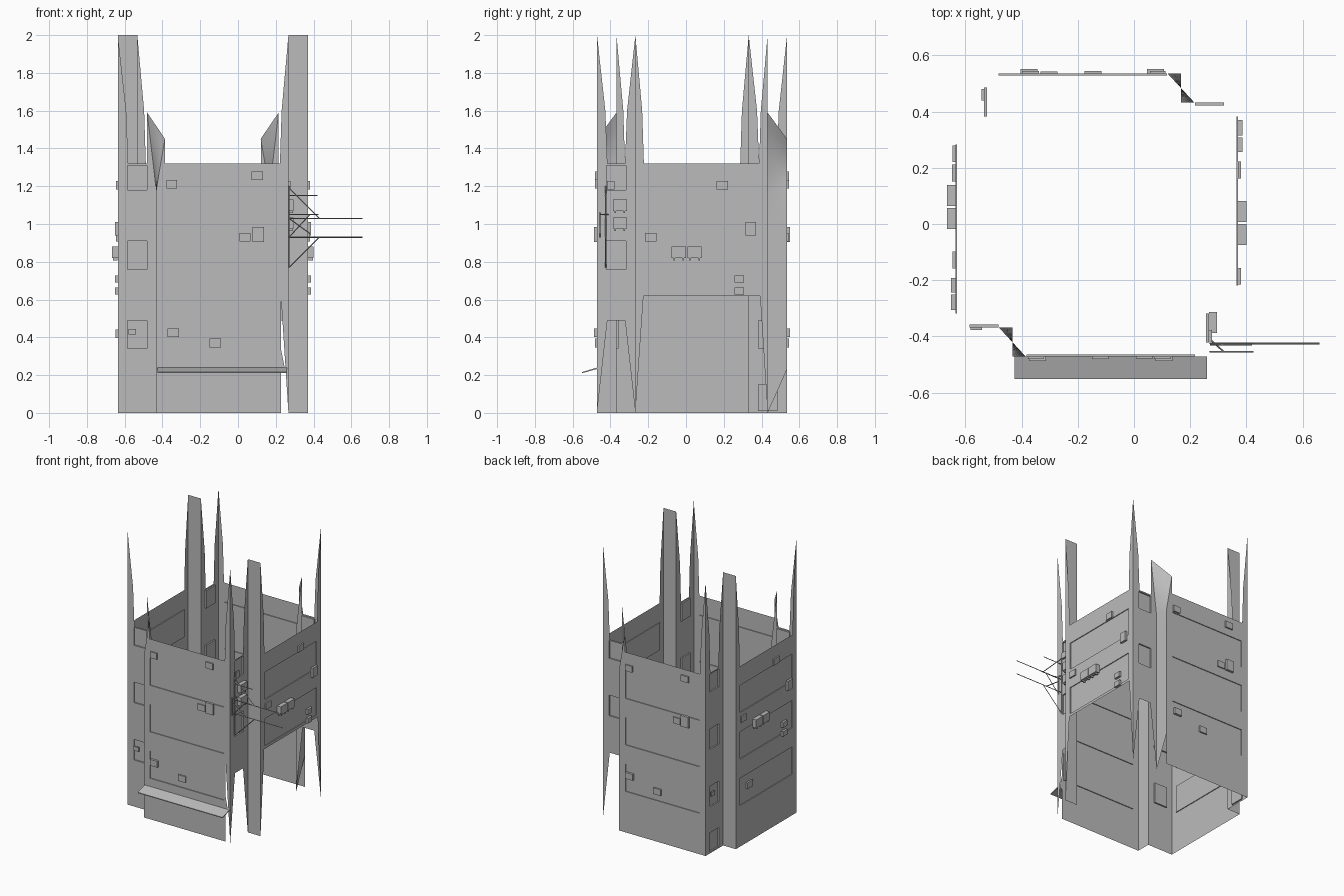
import bpy, bmesh, math
from mathutils import Vector, Matrix

cube = bpy.data.objects.get("Cube")
if cube:
    bpy.data.objects.remove(cube, do_unlink=True)

grey = bpy.data.materials.new("concrete grey")
grey.use_nodes = True
grey.diffuse_color = (0.5, 0.5, 0.5, 1)
grey.node_tree.nodes["Principled BSDF"].inputs["Base Color"].default_value = (0.5, 0.5, 0.5, 1)

CENTRE = Vector((-0.133, 0.032, 0))
SIDES = ["front", "right", "back", "left"]
FACE, NOTCH = -0.503, -0.4        # depth of main wall and of recessed corner wall
LEFT, RIGHT = -0.3, 0.4           # ends of main wall
TOP, TIP = 1.32, 2.0


def finish(name, bm, side=0):
    """Turn a side-local mesh to its side of the tower and make the object."""
    bm.transform(Matrix.Translation(CENTRE) @ Matrix.Rotation(side * math.pi / 2, 4, "Z"))
    mesh = bpy.data.meshes.new(name)
    bm.to_mesh(mesh)
    bm.free()
    mesh.materials.append(grey)
    obj = bpy.data.objects.new(name, mesh)
    bpy.context.collection.objects.link(obj)
    return obj


def loop(bm, pts, d):
    verts = [bm.verts.new((u, d, z)) for u, z in pts]
    return verts, [bm.edges.new((v, verts[i - 1])) for i, v in enumerate(verts)]


def rect(u0, u1, z0, z1):
    return [(u0, z0), (u1, z0), (u1, z1), (u0, z1)]


def wall(name, side, d, outline, panels, depth):
    """Sheet wall with a jagged outline and recessed panels."""
    bm = bmesh.new()
    edges = loop(bm, outline, d)[1]
    holes = []
    for p in panels:
        verts, hole_edges = loop(bm, p, d)
        edges += hole_edges
        holes.append((p, verts))
    bmesh.ops.triangle_fill(bm, edges=edges, normal=(0, -1, 0), use_dissolve=False)
    for p, verts in holes:
        back = [bm.verts.new((u, d + depth, z)) for u, z in p]
        bm.faces.new(back)
        for i in range(len(p)):
            bm.faces.new((verts[i - 1], verts[i], back[i], back[i - 1]))
    bmesh.ops.recalc_face_normals(bm, faces=bm.faces)
    finish(name, bm, side)


def add_box(bm, u, d, z, su, sd, sz):
    bmesh.ops.create_cube(bm, size=1, matrix=Matrix.Translation((u, d, z)) @ Matrix.Diagonal((su, sd, sz, 1)))


def spike(u, inward, base):
    """Tall shard, from its tip down to the wall top."""
    return [(u, TIP), (u + inward * base * 0.8, 1.6), (u + inward * base, TOP)]


for side, label in enumerate(SIDES):
    twisted = side in (0, 2)
    # main wall
    if side == 0:
        low = [(LEFT, 0), (0.36, 0), (0.36, 0.22), (0.38, 0.24), (0.36, 0.34), (0.36, 0.62), (RIGHT, 0)]
    elif side == 1:
        low = [(LEFT, 0), (-0.257, 0.62), (0.36, 0.62), (RIGHT, 0)]
    else:
        low = [(LEFT, 0), (RIGHT, 0)]
    high = spike(RIGHT, -1, 0.045)
    if twisted:
        high += [(LEFT + 0.046, TOP), (LEFT + 0.046, 1.45), (LEFT, 1.18)]
    else:
        high += spike(LEFT, 1, 0.045)[::-1]
    rows = [z for z in (0.3, 0.64, 0.98) if not (side == 1 and z < 0.6)]
    panels = [rect(-0.25, 0.35, z, z + 0.2) for z in rows]
    wall(label + "_wall", side, FACE, low + high, panels, 0.006)

    # recessed corner wall
    a, b = FACE, LEFT
    open_base = side in (1, 2)
    low = [(a, 0), (b, 0)]
    if open_base:
        low = [(a, 0), (a + 0.055, 0.49), (b - 0.055, 0.49), (b, 0)]
    if twisted:
        high = [(b, 1.18), (b - 0.048, 1.59), (b - 0.048, TOP)]
    else:
        high = spike(b, -1, 0.055)
    high += spike(a, 1, 0.055)[::-1]
    rows = [(1.18, 1.31), (0.76, 0.91)]
    if not open_base:
        rows.append((0.34, 0.49))
    if side == 3:
        rows.append((0.01, 0.15))
    wall(label + "_corner_wall", side, NOTCH, low + high,
         [rect(a + 0.05, b - 0.05, z0, z1) for z0, z1 in rows], 0.01)

    # narrow corner strip, either straight to the tip or bent at the top
    bm = bmesh.new()
    outer_low = 0.23 if side == 2 else 0
    if twisted:
        inner = [Vector((LEFT, NOTCH, 0)), Vector((LEFT, NOTCH, 1.18)), Vector((LEFT - 0.048, NOTCH, 1.59))]
        outer = [Vector((LEFT, FACE, outer_low)), Vector((LEFT, FACE, 1.18)), Vector((LEFT + 0.047, FACE, 1.45))]
    else:
        inner = [Vector((LEFT, NOTCH, 0)), Vector((LEFT, NOTCH, TIP))]
        outer = [Vector((LEFT, FACE, 0)), Vector((LEFT, FACE, TIP))]
    steps = 6
    for k in range(len(inner) - 1):
        grid = []
        for r in range(steps + 1):
            p, q = inner[k].lerp(inner[k + 1], r / steps), outer[k].lerp(outer[k + 1], r / steps)
            grid.append([bm.verts.new(p.lerp(q, c / steps)) for c in range(steps + 1)])
        for r in range(steps):
            for c in range(steps):
                bm.faces.new((grid[r][c], grid[r][c + 1], grid[r + 1][c + 1], grid[r + 1][c]))
    bmesh.ops.remove_doubles(bm, verts=bm.verts, dist=0.0001)
    bmesh.ops.recalc_face_normals(bm, faces=bm.faces)
    strip = finish(label + "_corner_strip", bm, side)
    if twisted:
        strip.data.polygons.foreach_set("use_smooth", [True] * len(strip.data.polygons))

    # wall boxes: (u, z, width, height, depth)
    if twisted:
        boxes = [(-0.217, 1.21, 0.055, 0.045, 0.01), (0.235, 1.255, 0.06, 0.045, 0.01),
                 (0.17, 0.93, 0.06, 0.045, 0.008), (0.24, 0.945, 0.06, 0.08, 0.016),
                 (-0.21, 0.425, 0.06, 0.045, 0.016), (0.013, 0.37, 0.06, 0.045, 0.01)]
    else:
        boxes = [(0.16, 1.205, 0.06, 0.045, 0.01), (0.31, 0.975, 0.055, 0.07, 0.016),
                 (-0.218, 0.93, 0.06, 0.045, 0.01), (-0.07, 0.85, 0.075, 0.06, 0.03),
                 (0.013, 0.85, 0.075, 0.06, 0.03), (0.25, 0.71, 0.05, 0.037, 0.016),
                 (0.25, 0.645, 0.05, 0.037, 0.016)]
        if side == 3:
            boxes.append((-0.15, 0.42, 0.06, 0.045, 0.012))
    bm = bmesh.new()
    for u, z, w, h, dep in boxes:
        add_box(bm, u, FACE - dep / 2, z, w, dep, h)
        if dep > 0.02:      # feet
            for s in (-0.024, 0.024):
                add_box(bm, u + s, FACE - dep / 2, z - h / 2 - 0.006, 0.008, dep * 0.8, 0.012)
    finish(label + "_wall_boxes", bm, side)

# corner wall units on the right side
bm = bmesh.new()
for z in (1.1, 1.005):
    add_box(bm, -0.382, NOTCH - 0.014, z, 0.075, 0.028, 0.06)
    for s in (-0.024, 0.024):
        add_box(bm, -0.382 + s, NOTCH - 0.014, z - 0.036, 0.008, 0.022, 0.012)
add_box(bm, -0.43, NOTCH - 0.005, 1.205, 0.04, 0.01, 0.045)
finish("corner_units", bm, 1)

# small box on the front corner
for side in (0, 3):
    bm = bmesh.new()
    add_box(bm, -0.428, NOTCH - 0.005, 0.43, 0.04, 0.01, 0.03)
    finish(SIDES[side] + "_corner_box", bm, side)

# sloping canopy over the front base
bm = bmesh.new()
section = [(FACE, 0.24), (FACE - 0.08, 0.216), (FACE - 0.08, 0.21), (FACE, 0.232)]
ends = [[bm.verts.new((u, d, z)) for d, z in section] for u in (-0.293, 0.393)]
for e in ends:
    bm.faces.new(e)
for i in range(len(section)):
    bm.faces.new((ends[0][i - 1], ends[0][i], ends[1][i], ends[1][i - 1]))
bmesh.ops.recalc_face_normals(bm, faces=bm.faces)
finish("canopy", bm)


# thin rods of the sign bracket
def rod(name, p, q):
    p, q = Vector(p), Vector(q)
    bm = bmesh.new()
    turn = (q - p).to_track_quat("Z", "Y").to_matrix().to_4x4()
    bmesh.ops.create_cone(bm, cap_ends=True, segments=4, radius1=0.003, radius2=0.003, depth=(q - p).length,
                          matrix=Matrix.Translation((p + q) / 2 - CENTRE) @ turn)
    finish(name, bm)


WALL_X, ROD_Y = 0.27, -0.425
for name, z, brace in (("upper", 1.03, 1.19), ("lower", 0.93, 0.77)):
    rod(name + "_rod", (WALL_X, ROD_Y, z), (0.66, ROD_Y, z))
    rod(name + "_brace", (WALL_X, ROD_Y, brace), (0.43, ROD_Y, z))
    rod(name + "_cross_brace", (WALL_X, -0.455, 2 * 0.98 - z), (0.38, -0.455, z + 0.02))
rod("bracket_post", (WALL_X, ROD_Y, 0.77), (WALL_X, ROD_Y, 1.2))
rod("short_post", (WALL_X, -0.455, 0.93), (WALL_X, -0.455, 1.06))
rod("middle_rod", (WALL_X, -0.455, 1.05), (0.425, -0.455, 1.05))
rod("top_rod", (WALL_X, -0.43, 1.15), (0.42, -0.43, 1.15))
rod("slant_rod", (WALL_X, -0.41, 1.05), (0.32, -0.455, 1.05))
